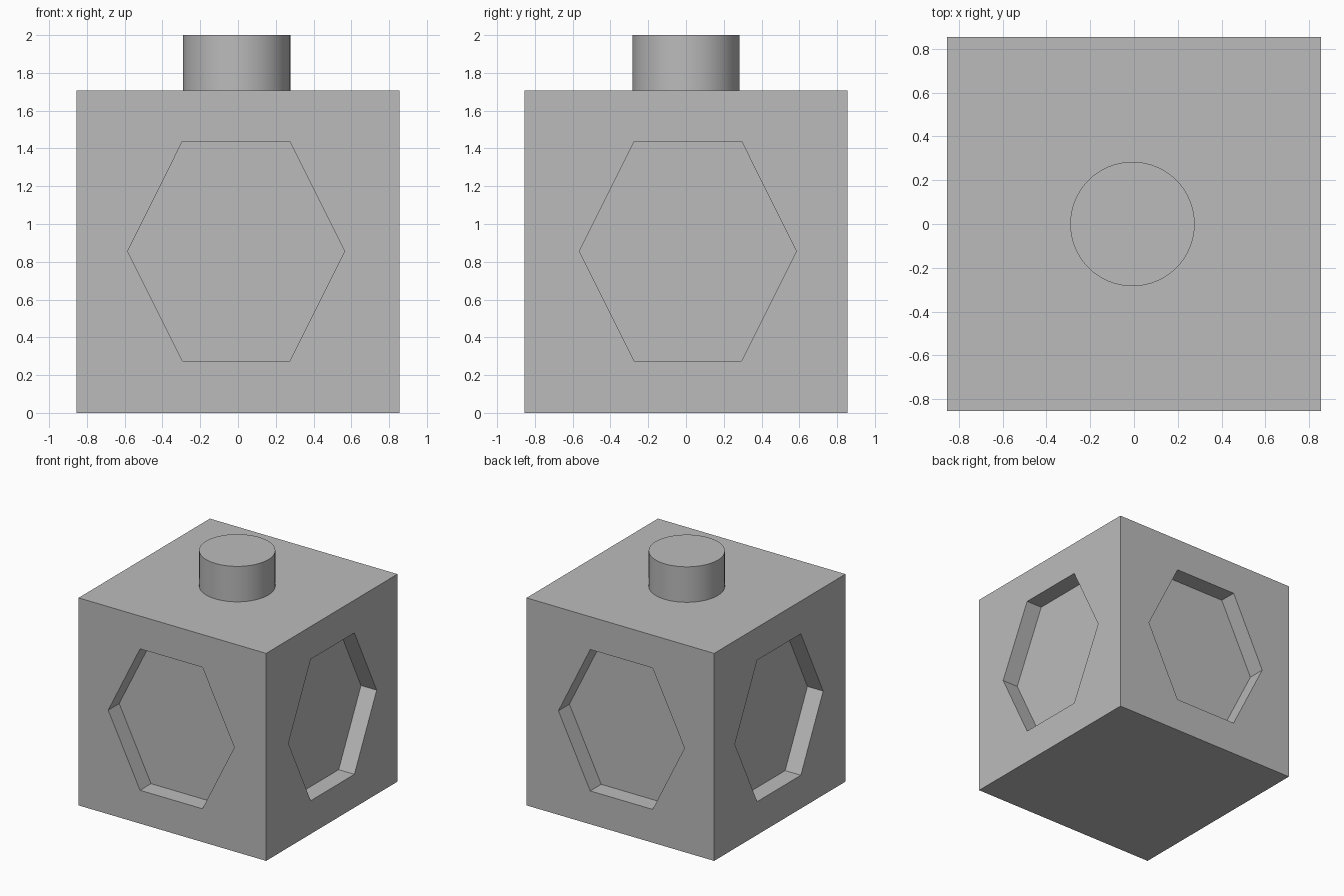
import bpy
import bmesh
from math import radians
from mathutils import Matrix, Vector

default_cube = bpy.data.objects.get("Cube")
if default_cube:
    bpy.data.objects.remove(default_cube, do_unlink=True)

SIDE = 1.708        # edge length of the block
HALF = SIDE / 2
DEPTH = 0.143       # depth of the side recesses
OFFSET = 0.01       # recesses sit slightly off centre

grey = bpy.data.materials.new("plain_grey")
grey.use_nodes = True
grey.diffuse_color = (0.5, 0.5, 0.5, 1)
grey.node_tree.nodes["Principled BSDF"].inputs["Base Color"].default_value = (0.5, 0.5, 0.5, 1)


def add_object(name, bm):
    mesh = bpy.data.meshes.new(name)
    bm.to_mesh(mesh)
    bm.free()
    mesh.materials.append(grey)
    obj = bpy.data.objects.new(name, mesh)
    bpy.context.collection.objects.link(obj)
    return obj


def hexagon_cutter(name, angle, centre):
    """Hexagonal prism that reaches DEPTH into the side at the given angle."""
    bm = bmesh.new()
    outline = [(0.574, 0), (0.284, 0.582), (-0.284, 0.582),
               (-0.574, 0), (-0.284, -0.582), (0.284, -0.582)]
    face = bm.faces.new([bm.verts.new((x, DEPTH - HALF, z)) for x, z in outline])
    extruded = bmesh.ops.extrude_face_region(bm, geom=[face])["geom"]
    front = [v for v in extruded if isinstance(v, bmesh.types.BMVert)]
    bmesh.ops.translate(bm, verts=front, vec=(0, -2 * DEPTH, 0))
    bmesh.ops.rotate(bm, verts=bm.verts, matrix=Matrix.Rotation(radians(angle), 3, "Z"))
    bmesh.ops.translate(bm, verts=bm.verts, vec=Vector(centre))
    bmesh.ops.recalc_face_normals(bm, faces=bm.faces)
    cutter = add_object(name, bm)
    cutter.hide_render = True
    return cutter


# Block
bm = bmesh.new()
bmesh.ops.create_cube(bm, size=SIDE, matrix=Matrix.Translation((0, 0, HALF)))
block = add_object("block", bm)

# Hexagonal recesses in the four sides
recesses = {
    "front": (0, (-OFFSET, 0, 0.856)),
    "right": (90, (0, OFFSET, 0.856)),
    "back": (180, (-OFFSET, 0, 0.856)),
    "left": (270, (0, OFFSET, 0.856)),
}
cutters = []
for side, (angle, centre) in recesses.items():
    cutter = hexagon_cutter(side + "_recess_cutter", angle, centre)
    modifier = block.modifiers.new(side + "_recess", "BOOLEAN")
    modifier.operation = "DIFFERENCE"
    modifier.solver = "EXACT"
    modifier.object = cutter
    cutters.append(cutter)

# Bake the cuts and drop the cutters
bpy.context.view_layer.update()
evaluated = block.evaluated_get(bpy.context.evaluated_depsgraph_get())
carved = bpy.data.meshes.new_from_object(evaluated)
block.modifiers.clear()
block.data = carved
for cutter in cutters:
    bpy.data.objects.remove(cutter, do_unlink=True)

# Round knob on top
bm = bmesh.new()
height = 2 - SIDE
bmesh.ops.create_cone(bm, cap_ends=True, segments=64, radius1=0.284, radius2=0.284,
                      depth=height,
                      matrix=Matrix.Translation((-0.007, 0, SIDE + height / 2)))
knob = add_object("top_knob", bm)
bpy.ops.object.select_all(action="DESELECT")
knob.select_set(True)
bpy.context.view_layer.objects.active = knob
bpy.ops.object.shade_smooth_by_angle(angle=radians(30))
